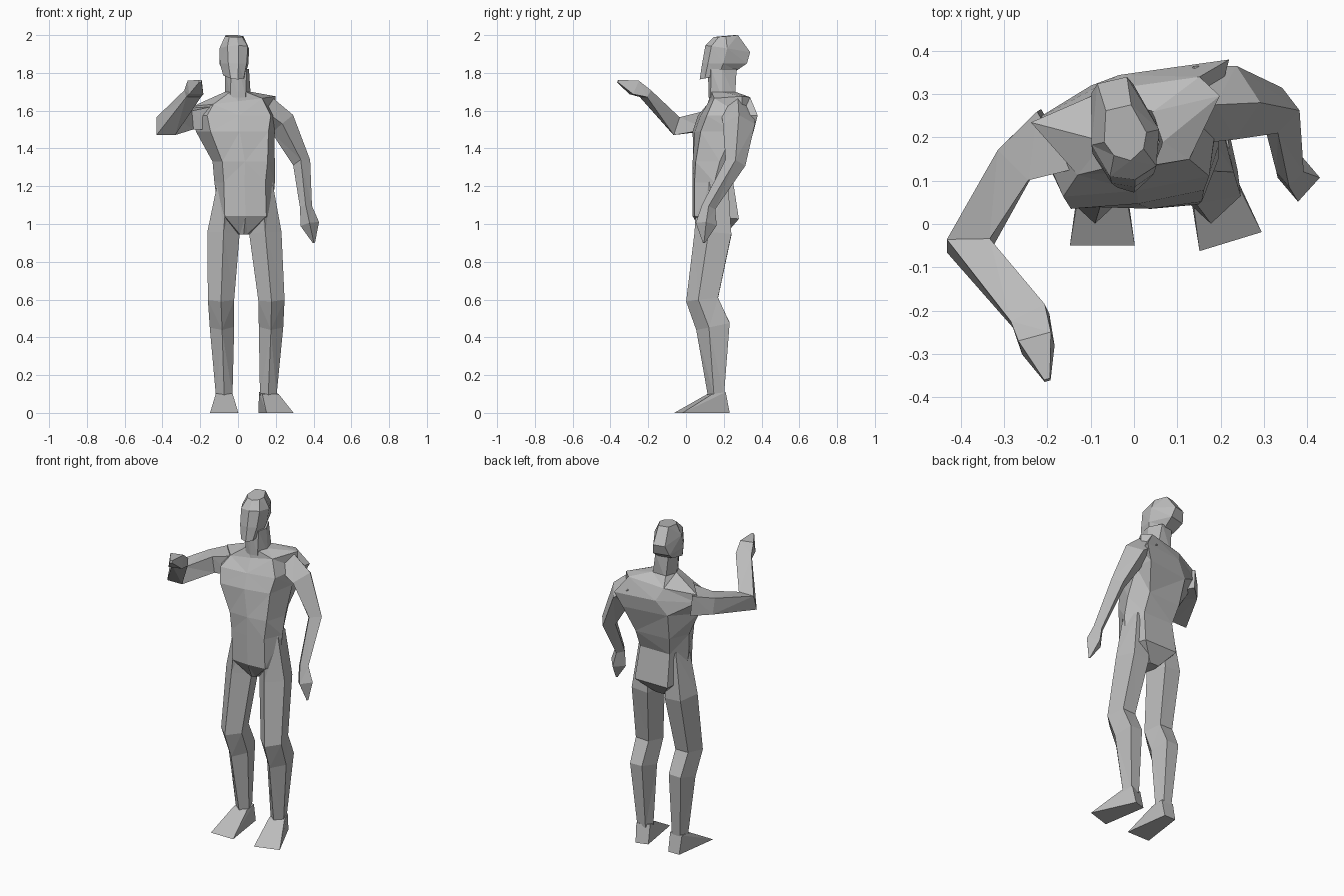
import bpy
import bmesh
from math import cos, sin, pi, radians
from mathutils import Vector, Matrix

cube = bpy.data.objects.get("Cube")
if cube:
    bpy.data.objects.remove(cube, do_unlink=True)

grey = bpy.data.materials.new("plain_grey")
grey.use_nodes = True
colour = (0.5, 0.5, 0.5, 1)
grey.diffuse_color = colour
grey.node_tree.nodes["Principled BSDF"].inputs["Base Color"].default_value = colour


def finish(name, bm):
    """Turn a bmesh into a flat shaded, grey object."""
    bmesh.ops.recalc_face_normals(bm, faces=bm.faces[:])
    mesh = bpy.data.meshes.new(name)
    bm.to_mesh(mesh)
    bm.free()
    mesh.materials.append(grey)
    obj = bpy.data.objects.new(name, mesh)
    bpy.context.scene.collection.objects.link(obj)
    return obj


def loft(name, rings):
    """Skin a row of equal rings and close both ends."""
    bm = bmesh.new()
    loops = [[bm.verts.new(p) for p in ring] for ring in rings]
    for low, high in zip(loops, loops[1:]):
        n = len(low)
        for i in range(n):
            j = (i + 1) % n
            bm.faces.new((low[i], low[j], high[j], high[i]))
    bm.faces.new(loops[0])
    bm.faces.new(loops[-1])
    bmesh.ops.triangulate(bm, faces=bm.faces[:])
    return finish(name, bm)


def body_ring(z, cx, widths, depths, yaw=0, roll=0, pitch=0, ridge=0.01, skew=0):
    """Seven sided section: front ridge, front corners, sides, back corners.
    Skew slides the back corners sideways."""
    front, side, back = widths
    y_front, y_side, y_back = depths
    flat = [(0, y_front), (front, y_front + ridge), (side, y_side),
            (skew + back, y_back), (skew - back, y_back),
            (-side, y_side), (-front, y_front + ridge)]
    turn = Matrix.Rotation(radians(yaw), 3, "Z")
    points = []
    for x, y in flat:
        rise = roll * x + pitch * (y - y_side)
        p = turn @ Vector((x, y - y_side, rise))
        points.append(p + Vector((cx, y_side, z)))
    return points


def limb(name, sections, ref, sides, start=pi / 2):
    """Tube through (centre, half width, half depth) sections, facing ref."""
    centres = [Vector(s[0]) for s in sections]
    last = len(centres) - 1
    rings = []
    for i, (_, width, depth) in enumerate(sections):
        c = centres[i]
        tangent = Vector()
        if i > 0:
            tangent += (c - centres[i - 1]).normalized()
        if i < last:
            tangent += (centres[i + 1] - c).normalized()
        tangent.normalize()
        across = tangent.cross(Vector(ref)).normalized()
        facing = across.cross(tangent)
        angles = [start + 2 * pi * k / sides for k in range(sides)]
        rings.append([c + across * width * cos(a) + facing * depth * sin(a)
                      for a in angles])
    return loft(name, rings)


def foot(name, x, yaw):
    """Wedge from a small ankle square down to a flared sole."""
    bm = bmesh.new()
    turn = Matrix.Rotation(radians(yaw), 3, "Z")
    for s in (-1, 1):
        for half, y, z in ((0.075, -0.215, 0), (0.037, 0.058, 0),
                           (0.045, -0.04, 0.1), (0.04, 0.035, 0.11)):
            bm.verts.new(turn @ Vector((s * half, y, z)) + Vector((x, 0.165, 0)))
    bmesh.ops.convex_hull(bm, input=bm.verts[:])
    return finish(name, bm)


# Torso, from crotch to neck, twisting towards the raised arm
loft("torso", [
    body_ring(0.945, 0.03, (0.02, 0.04, 0.03), (0.09, 0.14, 0.21)),
    body_ring(1.035, 0.04, (0.11, 0.14, 0.11), (0.035, 0.15, 0.28), pitch=-0.06),
    body_ring(1.22, 0.035, (0.11, 0.16, 0.1), (0.035, 0.15, 0.25)),
    body_ring(1.33, 0.03, (0.12, 0.165, 0.11), (0.035, 0.17, 0.29), yaw=3),
    body_ring(1.49, -0.015, (0.155, 0.21, 0.14), (0.045, 0.22, 0.33),
              yaw=8, skew=0.07),
    body_ring(1.575, -0.02, (0.17, 0.22, 0.128), (0.075, 0.265, 0.345),
              yaw=8, skew=0.125),
    body_ring(1.65, -0.02, (0.13, 0.22, 0.11), (0.12, 0.265, 0.315),
              yaw=8, roll=0.12, skew=0.07),
    body_ring(1.7, 0, (0.04, 0.068, 0.045), (0.125, 0.19, 0.26)),
])

# Neck and head, turned a little to the left
loft("neck", [
    body_ring(1.67, 0, (0.04, 0.068, 0.045), (0.12, 0.19, 0.26)),
    body_ring(1.82, -0.005, (0.042, 0.064, 0.04), (0.115, 0.18, 0.262), yaw=10),
])
HEAD = dict(cx=-0.02, yaw=13, ridge=0.02)
loft("head", [
    body_ring(1.787, widths=(0.035, 0.06, 0.04), depths=(0.07, 0.16, 0.26),
              pitch=0.24, **HEAD),
    body_ring(1.85, widths=(0.05, 0.078, 0.05), depths=(0.083, 0.18, 0.315), **HEAD),
    body_ring(1.93, widths=(0.055, 0.08, 0.035), depths=(0.1, 0.2, 0.335),
              pitch=-0.15, **HEAD),
    body_ring(1.994, widths=(0.035, 0.05, 0.03), depths=(0.145, 0.2, 0.27),
              pitch=0.09, **HEAD),
])

# Legs and feet; each leg gives its own hip, thigh, knee, calf and ankle x
LEG_SHAPE = [(0.15, 1.22, 0.055, 0.09), (0.153, 0.95, 0.09, 0.108),
             (0.094, 0.6, 0.073, 0.094), (0.152, 0.46, 0.068, 0.1),
             (0.163, 0.09, 0.046, 0.047)]
LEGS = {"right": ((-0.055, -0.077, -0.09, -0.085, -0.073), 0),
        "left": ((0.13, 0.145, 0.177, 0.175, 0.16), 17)}
for side, (xs, yaw) in LEGS.items():
    limb(side + "_leg", [((x, y, z), w, d) for x, (y, z, w, d)
                         in zip(xs, LEG_SHAPE)], (0, -1, 0), 5)
    foot(side + "_foot", xs[-1], yaw)

# Left arm, hanging with the elbow slightly bent
limb("left_arm", [
    ((0.14, 0.275, 1.6), 0.08, 0.09),
    ((0.235, 0.28, 1.53), 0.074, 0.085),
    ((0.337, 0.262, 1.325), 0.047, 0.055),
    ((0.36, 0.12, 1.09), 0.032, 0.037),
    ((0.38, 0.107, 1.0), 0.05, 0.056),
    ((0.402, 0.095, 0.9), 0.006, 0.006),
], (0, -1, 0), 4)

# Right arm, raised forward with the forearm bent up and inward
limb("right_arm", [
    ((-0.18, 0.195, 1.56), 0.11, 0.085),
    ((-0.275, 0.14, 1.55), 0.07, 0.07),
    ((-0.382, -0.05, 1.518), 0.07, 0.07),
    ((-0.24, -0.215, 1.69), 0.062, 0.03),
    ((-0.225, -0.275, 1.723), 0.055, 0.055),
    ((-0.2, -0.36, 1.757), 0.01, 0.01),
], (0, 0, 1), 4, pi / 4)
